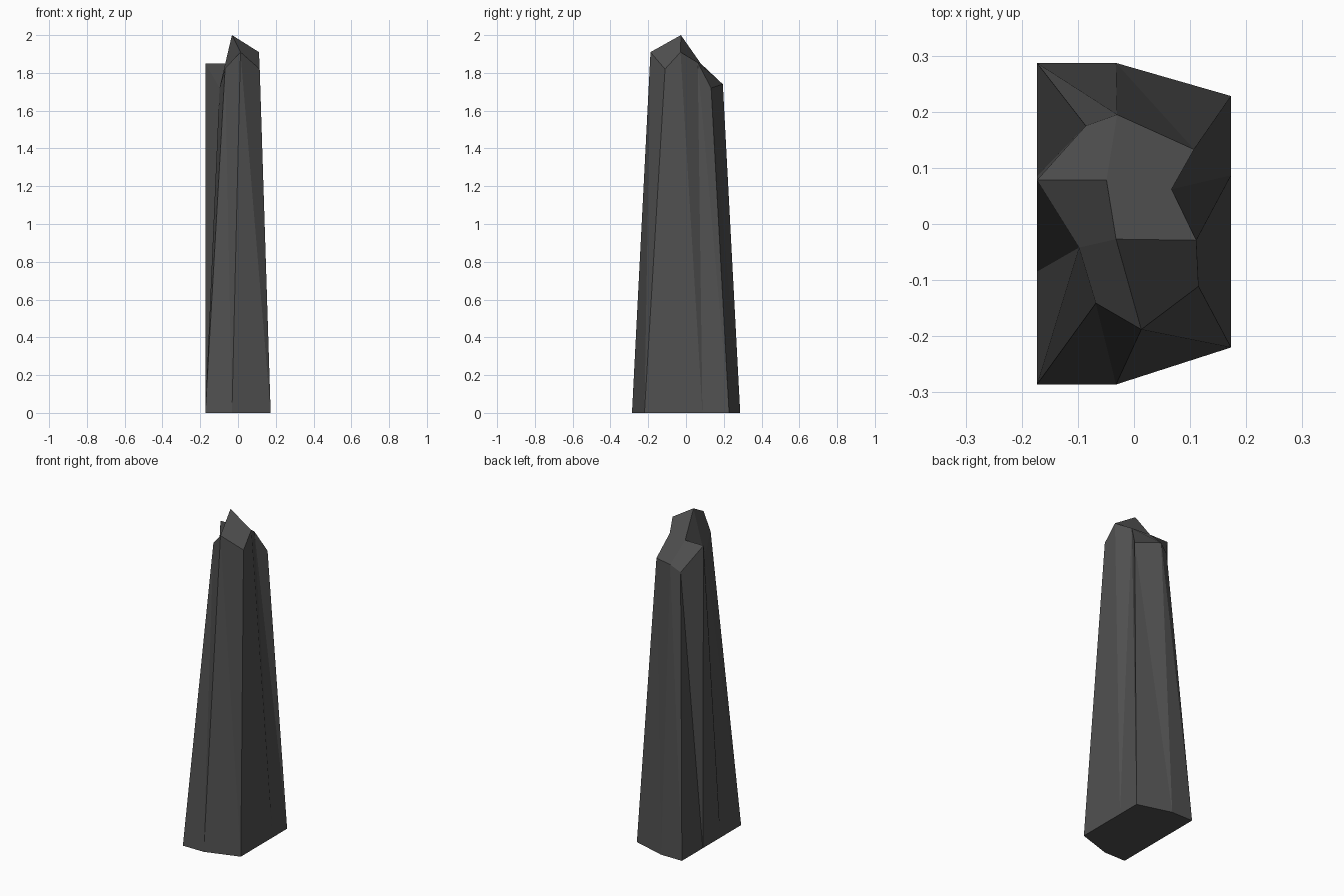
import bpy
import bmesh

if "Cube" in bpy.data.objects:
    bpy.data.objects.remove(bpy.data.objects["Cube"])

# Foot outline, counter-clockwise seen from above
foot = [(-.173, .287), (-.173, .085), (-.173, -.085), (-.173, -.286), (-.032, -.286),
        (.173, -.22), (.173, -.085), (.173, .087), (.173, .228), (-.032, .287)]
# Broken rim, one corner above each foot corner
rim = [(-.086, .175, 1.70), (-.173, .078, 1.85), (-.098, -.042, 1.72),
       (-.068, -.141, 1.825), (.013, -.188, 1.91), (.115, -.111, 1.82),
       (.111, -.029, 1.91), (.067, .062, 1.855), (.107, .133, 1.72),
       (-.03, .195, 1.74)]

bm = bmesh.new()
low = [bm.verts.new((x, y, 0)) for x, y in foot]
top = [bm.verts.new(p) for p in rim]
notch = bm.verts.new((-.049, .078, 1.85))
peak = bm.verts.new((-.032, -.027, 2.0))

# Tapered, twisted side walls
n = len(low)
for i in range(n):
    j = (i + 1) % n
    bm.faces.new((low[i], low[j], top[i]))
    bm.faces.new((low[j], top[j], top[i]))
bm.faces.new(low[::-1])

# Chipped facets of the tip
H, A, L, K, J, I, D, E, F, G = top
for facet in ((A, L, peak, notch), (L, K, J, peak), (peak, J, I, D),
              (notch, peak, D, E), (H, A, notch, G), (G, notch, E, F)):
    bm.faces.new(facet)

bmesh.ops.recalc_face_normals(bm, faces=bm.faces)
mesh = bpy.data.meshes.new("stone_pillar")
bm.to_mesh(mesh)
bm.free()

# Dark stone
stone = bpy.data.materials.new("dark_stone")
stone.diffuse_color = (.08, .08, .08, 1)
stone.use_nodes = True
stone.node_tree.nodes["Principled BSDF"].inputs["Base Color"].default_value = stone.diffuse_color
mesh.materials.append(stone)
pillar = bpy.data.objects.new("stone_pillar", mesh)
bpy.context.collection.objects.link(pillar)
